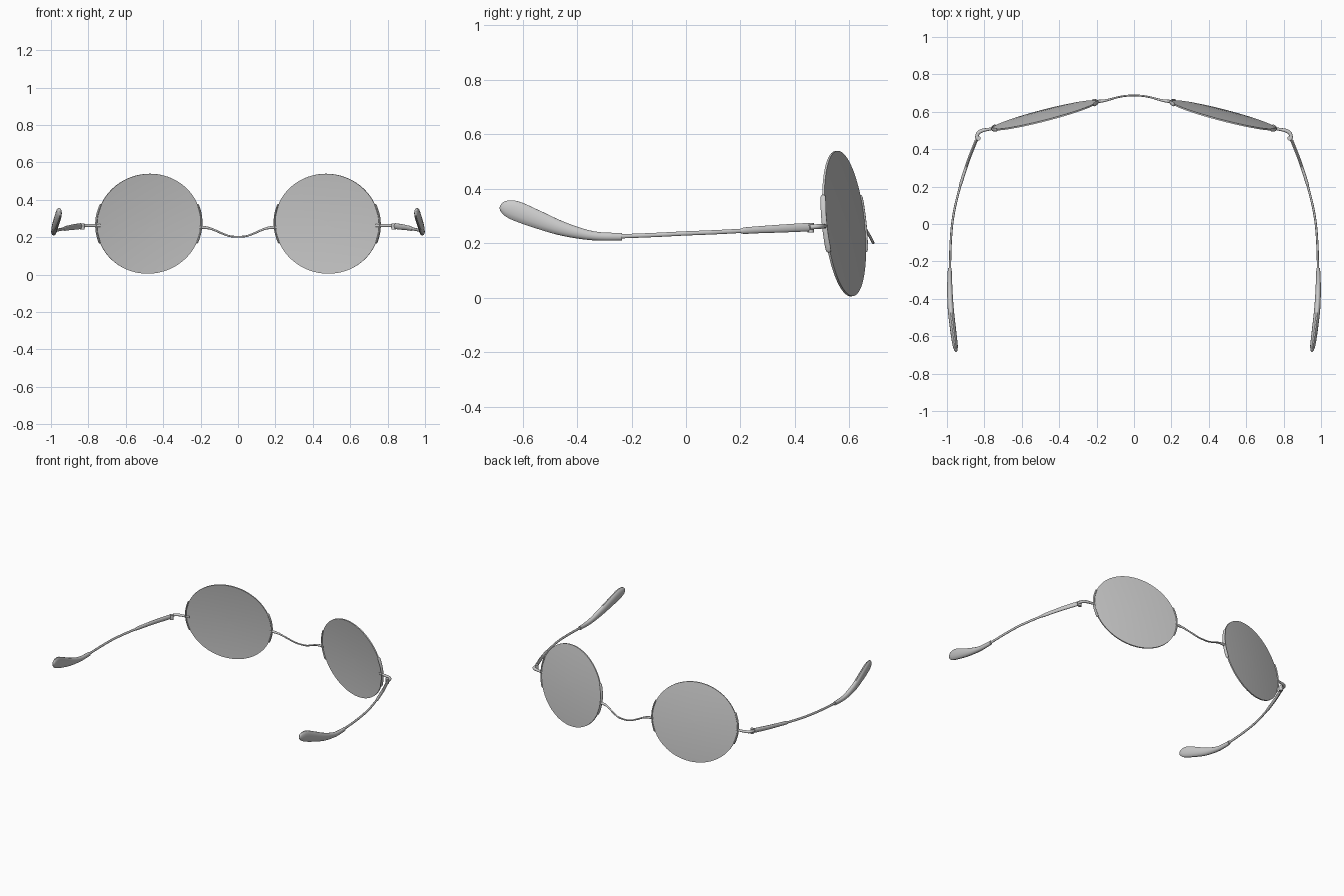
import bpy, math
from mathutils import Vector

if "Cube" in bpy.data.objects:
    bpy.data.objects.remove(bpy.data.objects["Cube"])

# Lens frame: centre, half-width axis, half-height axis, outward normal
C = Vector((0.477, 0.581, 0.272))
U = Vector((0.279, -0.072, 0))
V = Vector((-0.007, -0.027, 0.267))
N = -U.cross(V).normalized()
Z = Vector((0, 0, 1))


def add_object(name, verts, faces, mirror=True):
    me = bpy.data.meshes.new(name)
    me.from_pydata(verts, [], faces)
    ob = bpy.data.objects.new(name, me)
    bpy.context.collection.objects.link(ob)
    bpy.context.view_layer.objects.active = ob
    bpy.ops.object.select_all(action='DESELECT')
    ob.select_set(True)
    bpy.ops.object.mode_set(mode='EDIT')
    bpy.ops.mesh.select_all(action='SELECT')
    bpy.ops.mesh.normals_make_consistent(inside=False)
    bpy.ops.object.mode_set(mode='OBJECT')
    bpy.ops.object.shade_smooth_by_angle(angle=math.radians(40))
    if mirror:
        ob.modifiers.new("mirror", 'MIRROR').use_mirror_merge = False
    return ob


def skin(rings):
    """Join rings of equal length into a capped tube."""
    n = len(rings[0])
    verts = [v for r in rings for v in r]
    faces = [(k * n + i, k * n + (i + 1) % n, (k + 1) * n + (i + 1) % n, (k + 1) * n + i)
             for k in range(len(rings) - 1) for i in range(n)]
    faces += [tuple(range(n)), tuple(range(len(verts) - n, len(verts)))]
    return verts, faces


def smooth(pts, steps):
    """Catmull-Rom through control tuples (x, y, z, half width, half height)."""
    out = []
    for i in range(len(pts) - 1):
        p0, p1, p2, p3 = pts[max(i - 1, 0)], pts[i], pts[i + 1], pts[min(i + 2, len(pts) - 1)]
        for s in range(steps):
            t = s / steps
            out.append([0.5 * (2 * b + (c - a) * t + (2 * a - 5 * b + 4 * c - d) * t * t
                               + (3 * b - a - 3 * c + d) * t ** 3)
                        for a, b, c, d in zip(p0, p1, p2, p3)])
    return out + [list(pts[-1])]


def sweep(name, pts, ref=Z, steps=5, sides=14, mirror=True):
    pts = smooth(pts, steps)
    pos = [Vector(p[:3]) for p in pts]
    rings = []
    for i, p in enumerate(pts):
        t = (pos[min(i + 1, len(pos) - 1)] - pos[max(i - 1, 0)]).normalized()
        side = t.cross(ref).normalized()
        up = side.cross(t)
        rings.append([pos[i] + side * p[3] * math.cos(a) + up * p[4] * math.sin(a)
                      for a in (2 * math.pi * k / sides for k in range(sides))])
    return add_object(name, *skin(rings), mirror=mirror)


def lens_point(a, r, n=0):
    return C + (U * math.cos(a) + V * math.sin(a)) * r + N * n


# Lenses: thin, slightly domed discs
radii = [0.02, 0.25, 0.5, 0.75, 0.9, 1.0]
profile = [(r, 0.011 * (1 - r * r) + 0.004) for r in radii]
profile += [(r, 0.011 * (1 - r * r) - 0.004) for r in reversed(radii)]
add_object("lens", *skin([[lens_point(2 * math.pi * k / 72, r, n) for k in range(72)]
                          for r, n in profile]))

# Rim clips hugging the inner and outer lens edges
for name, mid in (("outer_rim_clip", -0.0), ("inner_rim_clip", math.pi)):
    arc = [lens_point(mid + math.radians(d), 1.008) for d in (-23, -21, -10, 0, 10, 21, 23)]
    sizes = [0.3, 1, 1, 1, 1, 1, 0.3]
    sweep(name, [(*p, 0.005 * s, 0.010 * s) for p, s in zip(arc, sizes)], ref=N, steps=3)

# Bridge: dipping wire between the lenses
half = [(0.205, 0.655, 0.252, 0.009, 0.009), (0.175, 0.657, 0.251, 0.008, 0.008),
        (0.14, 0.663, 0.244, 0.006, 0.006), (0.09, 0.677, 0.222, 0.005, 0.005),
        (0.045, 0.685, 0.206, 0.005, 0.005)]
sweep("bridge", half + [(0, 0.687, 0.202, 0.005, 0.005)]
      + [(-p[0], *p[1:]) for p in reversed(half)], mirror=False)

# End pieces: curl from the lens edge back to the hinge
sweep("end_piece", [(0.735, 0.513, 0.262, 0.007, 0.008), (0.78, 0.506, 0.262, 0.008, 0.008),
                    (0.815, 0.498, 0.262, 0.010, 0.009), (0.835, 0.483, 0.261, 0.010, 0.009),
                    (0.842, 0.455, 0.259, 0.009, 0.009)])

# Hinge barrels
sweep("hinge_barrel", [(0.832, 0.458, 0.240, 0.012, 0.012), (0.832, 0.458, 0.274, 0.012, 0.012)],
      ref=Vector((0, 1, 0)), steps=1)

# Temples: thicker front sleeve, then a thin springy wire
sweep("temple_sleeve", [(0.842, 0.450, 0.259, 0.008, 0.016), (0.880, 0.355, 0.254, 0.008, 0.015),
                        (0.912, 0.260, 0.249, 0.008, 0.013), (0.926, 0.215, 0.246, 0.008, 0.012),
                        (0.930, 0.200, 0.245, 0.006, 0.008)])
sweep("temple_wire", [(0.926, 0.215, 0.246, 0.006, 0.008), (0.955, 0.100, 0.240, 0.006, 0.008),
                      (0.972, 0.000, 0.236, 0.006, 0.008), (0.981, -0.12, 0.230, 0.006, 0.008),
                      (0.984, -0.25, 0.225, 0.006, 0.008)])

# Ear tips: flattened paddles that sweep up at the back
sweep("ear_tip", [(0.985, -0.235, 0.224, 0.010, 0.014), (0.985, -0.34, 0.227, 0.014, 0.017),
                  (0.980, -0.45, 0.252, 0.016, 0.026), (0.969, -0.55, 0.289, 0.016, 0.034),
                  (0.960, -0.62, 0.317, 0.015, 0.037), (0.955, -0.655, 0.328, 0.013, 0.031),
                  (0.952, -0.676, 0.333, 0.008, 0.018), (0.951, -0.683, 0.335, 0.002, 0.005)])
